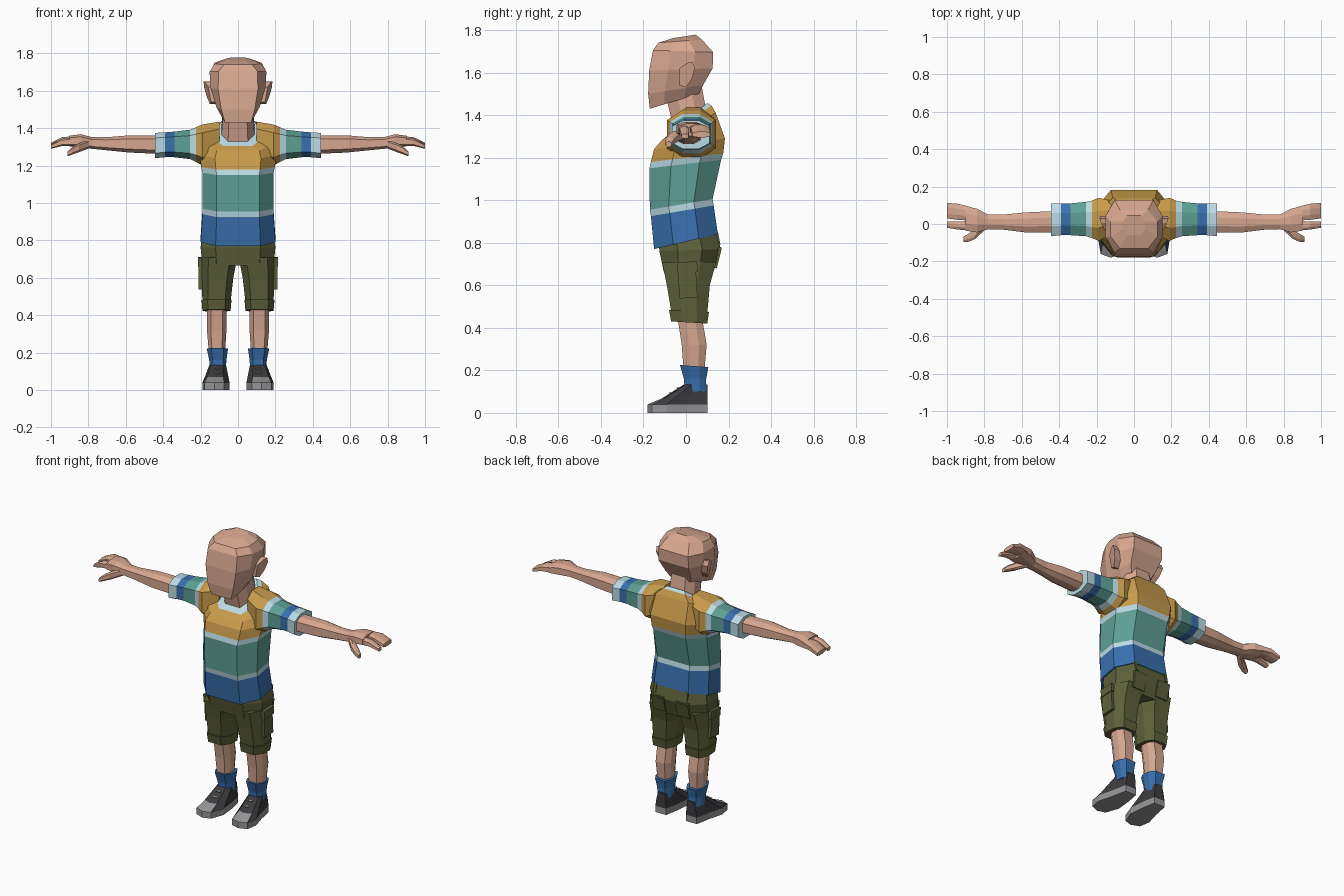
import bpy, bmesh
from mathutils import Vector, Matrix

if "Cube" in bpy.data.objects:
    bpy.data.objects.remove(bpy.data.objects["Cube"], do_unlink=True)


def material(name, r, g, b):
    mat = bpy.data.materials.new(name)
    mat.use_nodes = True
    mat.diffuse_color = (r, g, b, 1)
    for node in mat.node_tree.nodes:
        if node.type == 'BSDF_PRINCIPLED':
            node.inputs["Base Color"].default_value = (r, g, b, 1)
            node.inputs["Roughness"].default_value = 0.9
    return mat


SKIN = material("skin", .68, .39, .28)
MUSTARD = material("mustard", .58, .33, .07)
TEAL = material("teal", .11, .35, .30)
PALE = material("pale_blue", .50, .71, .78)
BLUE = material("blue", .04, .16, .42)
OLIVE = material("olive", .11, .12, .042)
DARK = material("dark_grey", .045, .045, .05)
GREY = material("sole_grey", .30, .30, .31)


def finish(name, bm, mats, mirror):
    bmesh.ops.recalc_face_normals(bm, faces=bm.faces[:])
    mesh = bpy.data.meshes.new(name)
    bm.to_mesh(mesh)
    bm.free()
    for mat in mats:
        mesh.materials.append(mat)
    obj = bpy.data.objects.new(name, mesh)
    bpy.context.collection.objects.link(obj)
    if mirror:
        obj.modifiers.new("mirror", 'MIRROR').use_mirror_merge = False
    return obj


def loft(name, rings, bands, mirror=False):
    """Skin closed rings of points; bands gives the material of each strip."""
    if not isinstance(bands, list):
        bands = [bands] * (len(rings) - 1)
    mats = list(dict.fromkeys(bands))
    bm = bmesh.new()
    loops = [[bm.verts.new(p) for p in ring] for ring in rings]
    for low, high, mat in zip(loops, loops[1:], bands):
        for i in range(len(low)):
            j = (i + 1) % len(low)
            face = bm.faces.new((low[i], low[j], high[j], high[i]))
            face.material_index = mats.index(mat)
    bm.faces.new(loops[0]).material_index = mats.index(bands[0])
    bm.faces.new(loops[-1]).material_index = mats.index(bands[-1])
    return finish(name, bm, mats, mirror)


def level(front_z, back_z, front, back, half, cx=0, flat=.6):
    """Eight-sided ring around the z axis, tilted from front to back."""
    depth = back - front
    side = [(flat, 0), (1, .3), (1, .7), (flat, 1)]
    outline = side + [(-s, t) for s, t in reversed(side)]
    return [(cx + s * half, front + t * depth, front_z + t * (back_z - front_z))
            for s, t in outline]


def section(x, low, high, front, back):
    """Eight-sided ring around the x axis."""
    return [(x, p[1], p[0]) for p in
            level(0, 0, front, back, (high - low) / 2, (high + low) / 2)]


def box(name, size, place, mat, tilt=0.0, axis='X'):
    bm = bmesh.new()
    bmesh.ops.create_cube(bm, size=1)
    bm.transform(Matrix.Translation(place) @ Matrix.Rotation(tilt, 4, axis)
                 @ Matrix.Diagonal((*size, 1)))
    return finish(name, bm, [mat], True)


# Shirt body with stripes and collar
loft("shirt_body", [
    level(.77, .84, -.15, .15, .2),
    level(.925, .975, -.165, .13, .19),
    level(.955, 1.005, -.17, .125, .19),
    level(1.15, 1.19, -.172, .165, .19),
    level(1.18, 1.22, -.165, .175, .197),
    level(1.24, 1.29, -.15, .183, .205),
    level(1.28, 1.41, -.115, .14, .19),
    level(1.305, 1.445, -.085, .12, .13),
    level(1.335, 1.457, -.05, .1, .1),
], [BLUE, PALE, TEAL, PALE, MUSTARD, MUSTARD, MUSTARD, PALE])

# Striped sleeves
loft("sleeve", [
    section(.10, 1.24, 1.435, -.05, .12),
    section(.19, 1.20, 1.42, -.09, .14),
    section(.225, 1.22, 1.405, -.075, .125),
    section(.257, 1.235, 1.392, -.065, .118),
    section(.34, 1.245, 1.382, -.06, .11),
    section(.39, 1.245, 1.378, -.06, .11),
    section(.443, 1.24, 1.375, -.065, .11),
], [MUSTARD, MUSTARD, PALE, TEAL, BLUE, PALE], True)

# Arms and hands
loft("arm", [
    section(.40, 1.262, 1.36, -.045, .07),
    section(.58, 1.27, 1.362, -.045, .062),
    section(.70, 1.282, 1.352, -.03, .05),
    section(.78, 1.29, 1.352, -.028, .05),
    section(.84, 1.298, 1.368, -.045, .082),
    section(.90, 1.302, 1.36, -.036, .095),
], SKIN, True)
loft("index_finger", [
    section(.87, 1.305, 1.352, -.035, .016),
    section(.94, 1.305, 1.345, -.03, .014),
    section(1.0, 1.29, 1.312, -.02, .012),
], SKIN, True)
loft("fingers", [
    section(.87, 1.308, 1.358, .018, .09),
    section(.94, 1.31, 1.352, .022, .108),
    section(1.0, 1.295, 1.322, .03, .113),
], SKIN, True)
loft("thumb", [
    section(.79, 1.295, 1.34, -.025, .02),
    section(.85, 1.272, 1.32, -.08, -.03),
    section(.89, 1.258, 1.296, -.097, -.055),
    section(.912, 1.25, 1.275, -.095, -.068),
], SKIN, True)

# Neck and head
loft("neck", [
    level(1.3, 1.42, -.048, .095, .09),
    level(1.46, 1.53, -.088, .075, .08),
], SKIN)
loft("head", [
    level(1.43, 1.5, -.17, .06, .082, flat=.85),
    level(1.5, 1.54, -.178, .08, .115, flat=.78),
    level(1.61, 1.62, -.173, .125, .146, flat=.73),
    level(1.705, 1.695, -.155, .128, .152, flat=.68),
    level(1.74, 1.755, -.13, .075, .125, flat=.6),
    level(1.762, 1.778, -.06, .045, .06, flat=.6),
], SKIN)

# Ears: a slanted slab standing out at the back
ear = [(-.03, 1.54), (-.032, 1.62), (.005, 1.645), (.03, 1.65),
       (.042, 1.62), (.028, 1.57), (0, 1.53)]
loft("ear", [
    [(.09, y, z) for y, z in ear],
    [(.165 + .3 * y + .2 * (z - 1.6), y, z) for y, z in ear],
], SKIN, True)

# Shorts
loft("shorts_hips", [
    level(.665, .665, -.105, .13, .19),
    level(.76, .77, -.125, .163, .2),
    level(.80, .86, -.128, .142, .185),
], OLIVE)
loft("shorts_leg", [
    level(.47, .47, -.068, .1, .075, .115),
    level(.6, .6, -.09, .112, .085, .11),
    level(.71, .71, -.113, .142, .096, .1),
], OLIVE, True)
loft("shorts_cuff", [
    level(.43, .42, -.07, .1, .075, .115),
    level(.485, .475, -.08, .108, .08, .115),
], OLIVE, True)
box("cargo_pocket", (.03, .085, .13), (.195, .008, .605), OLIVE, .06)
box("cargo_pocket_flap", (.035, .095, .05), (.197, .006, .685), OLIVE, .06)
box("back_pocket", (.085, .012, .09), (.085, .15, .725), OLIVE, -.25)
box("back_pocket_flap", (.09, .016, .03), (.085, .157, .765), OLIVE, -.2)
box("belt_loop", (.018, .012, .06), (.11, .15, .82), OLIVE, .2)

# Shins and socks
loft("shin", [
    level(.18, .18, -.01, .085, .042, .112),
    level(.32, .32, -.02, .097, .052, .114),
    level(.45, .45, -.04, .075, .052, .114),
], SKIN, True)
loft("sock", [
    level(.10, .10, -.005, .095, .043, .108),
    level(.16, .16, -.01, .095, .046, .108),
    level(.225, .215, -.028, .105, .056, .11),
], BLUE, True)

# Shoes: sole outline rising and tapering to the ankle
outline = [(.07, .1), (.145, .1), (.165, 0), (.19, -.09), (.178, -.16),
           (.125, -.18), (.075, -.165), (.045, -.08), (.055, .02)]
ankle = [(.107 + (x - .115) * .62, .045 + (y + .04) * .4) for x, y in outline]
sole = [(x, y, .04) for x, y in outline]
instep = []
for (x, y), (ax, ay) in zip(outline, ankle):
    spot = Vector((x, y)).lerp(Vector((ax, ay)), .4)
    instep.append((spot.x, spot.y, .08 + .1 * spot.y))
loft("shoe_sole", [[(x, y, 0) for x, y in outline], sole], GREY, True)
shoe = loft("shoe_upper", [sole, instep, [(x, y, .133) for x, y in ankle]],
            DARK, True)

# Toe cap by position, laces as thin plates
shoe.data.materials.append(GREY)
for face in shoe.data.polygons:
    if face.center.y < -.1 and face.center.z > .045:
        face.material_index = 1
for step in range(2):
    box("shoe_lace_%d" % step, (.032, .008, .006),
        (.11, -.075 + .035 * step, .094 + .023 * step), GREY, .58)
